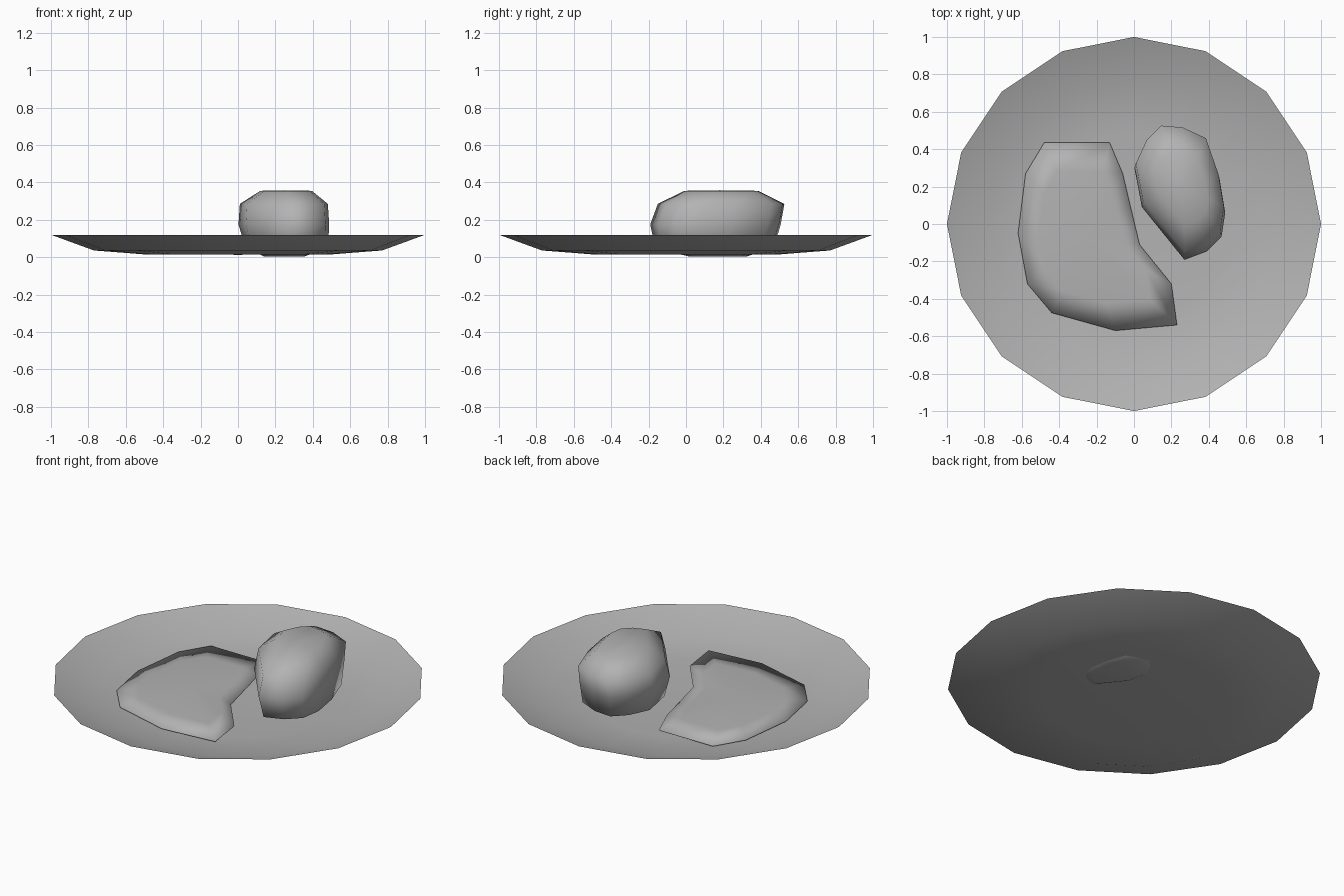
import bpy, bmesh
from math import sin, cos, tau, radians

if "Cube" in bpy.data.objects:
    bpy.data.objects.remove(bpy.data.objects["Cube"])

# Shared darker grey
grey = bpy.data.materials.new("dark_grey")
grey.diffuse_color = (0.45, 0.45, 0.45, 1)
grey.use_nodes = True
grey.node_tree.nodes["Principled BSDF"].inputs["Base Color"].default_value = grey.diffuse_color


def loft(name, rings, cap_bottom=None, cap_top=None, sharp=None):
    """Skin equal-count rings of points; caps are apex points."""
    bm = bmesh.new()
    loops = [[bm.verts.new(p) for p in ring] for ring in rings]
    n = len(loops[0])
    for a, b in zip(loops, loops[1:]):
        for i in range(n):
            j = (i + 1) % n
            bm.faces.new((a[i], a[j], b[j], b[i]))
    for apex, ring, flip in ((cap_bottom, loops[0], True), (cap_top, loops[-1], False)):
        if apex:
            v = bm.verts.new(apex)
            for i in range(n):
                p, q = ring[i], ring[(i + 1) % n]
                bm.faces.new((q, p, v) if flip else (p, q, v))
    for f in bm.faces:
        f.smooth = True
    if sharp:
        for e in bm.edges:
            if len(e.link_faces) == 2 and e.calc_face_angle() > radians(sharp):
                e.smooth = False
    mesh = bpy.data.meshes.new(name)
    bm.to_mesh(mesh)
    bm.free()
    mesh.materials.append(grey)
    obj = bpy.data.objects.new(name, mesh)
    bpy.context.collection.objects.link(obj)
    return obj


def scaled(outline, centre, s, z, dx=0, dy=0):
    cx, cy = centre
    return [(cx + (x - cx) * s + dx, cy + (y - cy) * s + dy, z) for x, y in outline]


# Shallow sixteen-sided plate
circle = [(cos(tau * i / 16), sin(tau * i / 16)) for i in range(16)]
loft("plate", [scaled(circle, (0, 0), r, z) for r, z in
               ((0.5, 0.015), (0.77, 0.036), (1.0, 0.12))],
     cap_bottom=(0, 0, 0.013))

# Flat cut of meat lying in the plate
meat = [(0.23, -0.54), (0.20, -0.32), (0.03, -0.11), (-0.02, 0.10), (-0.06, 0.27),
        (-0.13, 0.435), (-0.48, 0.435), (-0.58, 0.27), (-0.62, -0.05),
        (-0.57, -0.32), (-0.44, -0.475), (-0.10, -0.57)]
mc = (-0.25, -0.08)
loft("meat_slice", [scaled(meat, mc, s, z) for s, z in
                    ((0.995, 0.031), (1.0, 0.038), (0.7, 0.052))],
     cap_top=(*mc, 0.060), sharp=35)

# Rounded potato
potato = [(0.27, -0.175), (0.39, -0.13), (0.47, -0.05), (0.49, 0.08), (0.46, 0.26),
          (0.39, 0.46), (0.26, 0.52), (0.14, 0.53), (0.06, 0.45), (0.0, 0.32),
          (0.04, 0.11)]
pc = (0.25, 0.18)
loft("potato", [scaled(potato, pc, s, z, dx, dy) for s, z, dx, dy in
                ((0.45, 0.005, 0.0, -0.01), (0.90, 0.05, 0.015, -0.025),
                 (0.99, 0.175, 0.0, -0.02), (0.96, 0.285, 0.0, 0.01),
                 (0.56, 0.355, 0.01, 0.01))],
     cap_bottom=(*pc, 0.02), cap_top=(*pc, 0.358))
